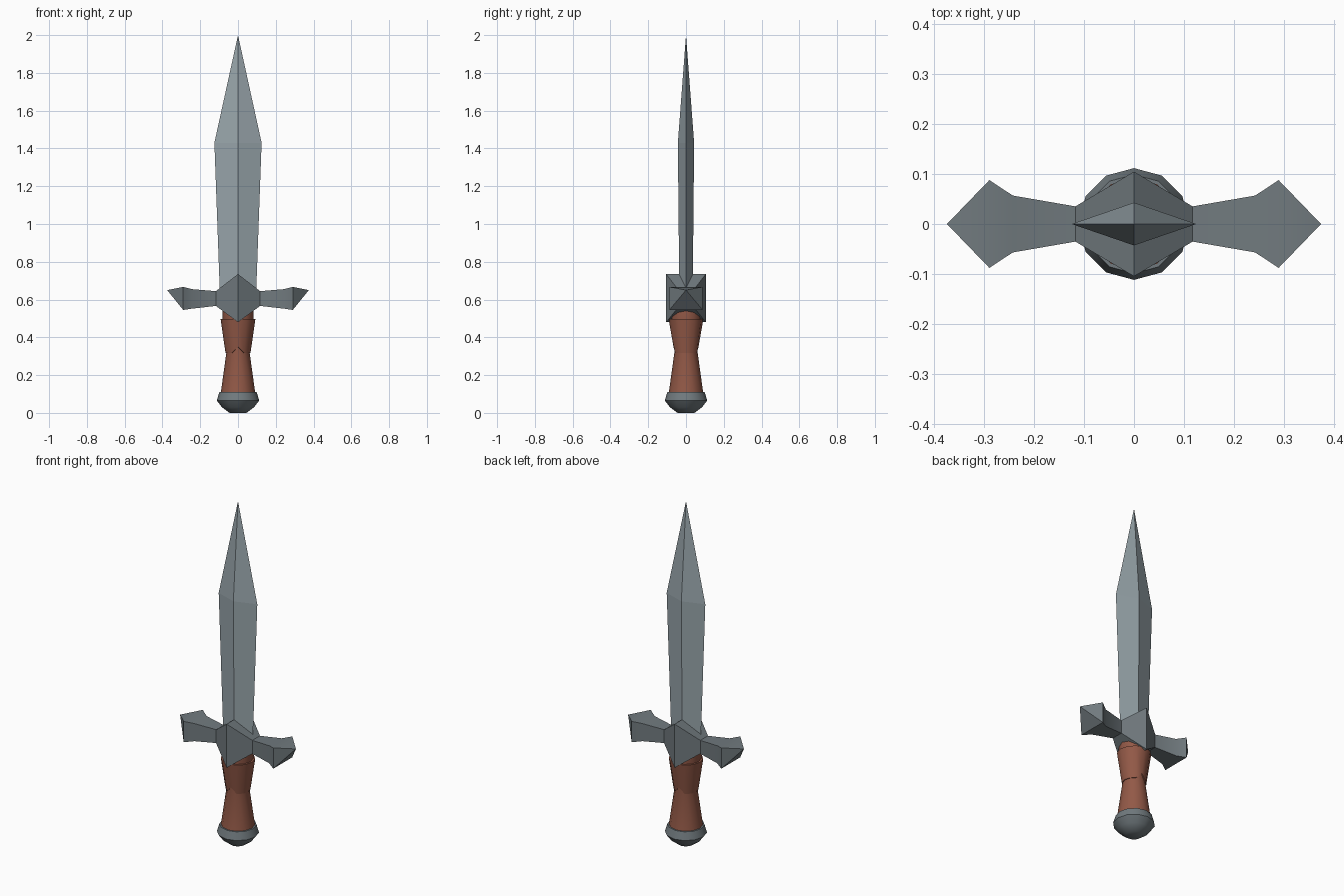
import bpy
import bmesh
from math import sin, cos, tau, radians

default = bpy.data.objects.get("Cube")
if default:
    bpy.data.objects.remove(default, do_unlink=True)


def make_material(name, colour):
    mat = bpy.data.materials.new(name)
    mat.use_nodes = True
    mat.diffuse_color = (*colour, 1)
    bsdf = next(n for n in mat.node_tree.nodes if n.type == "BSDF_PRINCIPLED")
    bsdf.inputs["Base Color"].default_value = (*colour, 1)
    return mat


blade_steel = make_material("blade steel", (0.31, 0.37, 0.40))
dark_steel = make_material("dark steel", (0.165, 0.195, 0.21))
leather = make_material("brown leather", (0.29, 0.10, 0.063))


def loft(name, rings, mat, closed=False, angle=None):
    """Skin a list of rings; a one-point ring is a tip, closed joins last to first."""
    bm = bmesh.new()
    loops = [[bm.verts.new(p) for p in ring] for ring in rings]
    pairs = list(zip(loops, loops[1:]))
    if closed:
        pairs.append((loops[-1], loops[0]))
    for a, b in pairs:
        count = max(len(a), len(b))
        for i in range(count):
            j = (i + 1) % count
            corners = [a[i % len(a)], a[j % len(a)], b[j % len(b)], b[i % len(b)]]
            bm.faces.new(list(dict.fromkeys(corners)))
    if not closed:
        for end in (loops[0], loops[-1]):
            if len(end) > 2:
                bm.faces.new(end)
    bmesh.ops.recalc_face_normals(bm, faces=bm.faces)
    mesh = bpy.data.meshes.new(name)
    bm.to_mesh(mesh)
    bm.free()
    mesh.materials.append(mat)
    obj = bpy.data.objects.new(name, mesh)
    bpy.context.collection.objects.link(obj)
    if angle:
        bpy.ops.object.select_all(action="DESELECT")
        obj.select_set(True)
        bpy.context.view_layer.objects.active = obj
        bpy.ops.object.shade_smooth_by_angle(angle=radians(angle))
    return obj


def circle(r, z, sides=12):
    return [(r * sin(tau * i / sides), r * cos(tau * i / sides), z) for i in range(sides)]


def diamond(w, d, z):
    return [(w, 0, z), (0, d, z), (-w, 0, z), (0, -d, z)]


def block(x, d, low, high):
    return [(x, -d, low), (x, d, low), (x, d, high), (x, -d, high)]


# Blade: diamond section swelling before the point
loft("blade", [diamond(0.094, 0.035, 0.58), diamond(0.125, 0.043, 1.43), [(0, 0, 2)]],
     blade_steel)

# Guard centre: wide block tapering to both sides
loft("guard_center", [block(-0.118, 0.035, 0.567, 0.644), block(0, 0.105, 0.48, 0.735),
                      block(0.118, 0.035, 0.567, 0.644)], dark_steel)

# Guard arms: flared ends closing in a point
for side, label in ((1, "left"), (-1, "right")):
    loft(label + "_guard_arm",
         [block(side * 0.11, 0.034, 0.567, 0.644), block(side * 0.243, 0.057, 0.552, 0.655),
          block(side * 0.29, 0.088, 0.545, 0.667), [(side * 0.375, 0, 0.65)]],
         dark_steel, angle=35)

# Grip: waisted core running up into the guard
loft("grip", [circle(r, z) for r, z in ((0.092, 0.1), (0.06, 0.33), (0.083, 0.51), (0.08, 0.56))],
     leather, angle=40)


# Grip collar: flared sleeve with a notch at front and back of its lower rim
def notched(r, z):
    return [(x, y, h + (0.033 if i % 6 == 0 else 0)) for i, (x, y, h) in enumerate(circle(r, z))]


loft("grip_collar", [notched(0.057, 0.316), notched(0.066, 0.316), circle(0.092, 0.497),
                     circle(0.08, 0.497)], leather, closed=True, angle=40)

# Pommel: rounded cap with a sharp rim
loft("pommel", [circle(r, z) for r, z in ((0.045, 0), (0.085, 0.03), (0.112, 0.065),
                                          (0.099, 0.11))], dark_steel, angle=40)
